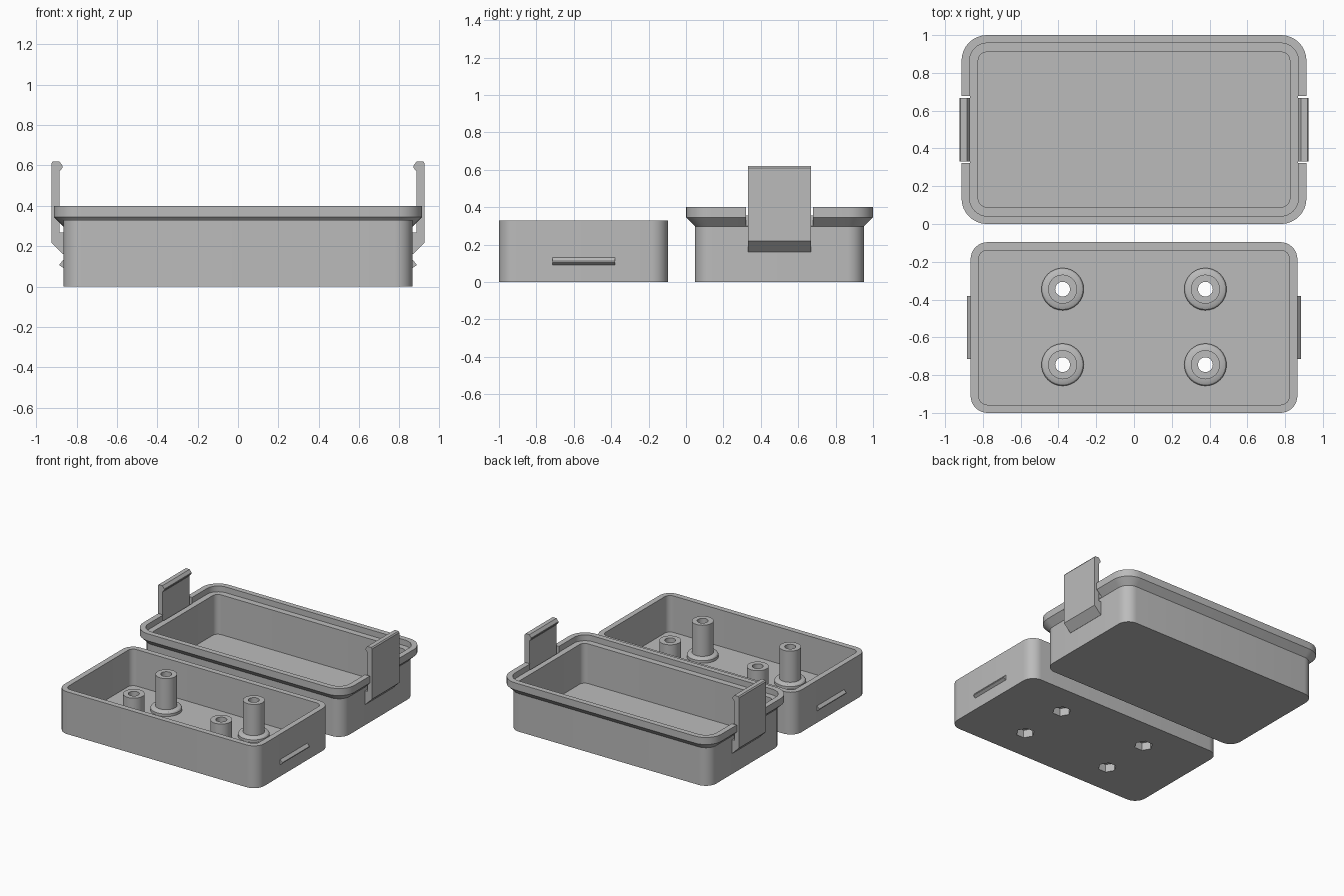
import bpy, bmesh, math
from mathutils import Vector

if "Cube" in bpy.data.objects:
    bpy.data.objects.remove(bpy.data.objects["Cube"], do_unlink=True)

grey = bpy.data.materials.new("grey_plastic")
grey.use_nodes = True
COLOUR = (0.5, 0.5, 0.5, 1)
grey.diffuse_color = COLOUR
grey.node_tree.nodes["Principled BSDF"].inputs["Base Color"].default_value = COLOUR


def finish(name, bm):
    bmesh.ops.recalc_face_normals(bm, faces=bm.faces[:])
    mesh = bpy.data.meshes.new(name)
    bm.to_mesh(mesh)
    bm.free()
    mesh.materials.append(grey)
    obj = bpy.data.objects.new(name, mesh)
    bpy.context.collection.objects.link(obj)
    return obj


def loft(name, loops):
    """Skin a stack of closed point loops and cap both ends."""
    bm = bmesh.new()
    rings = [[bm.verts.new(p) for p in loop] for loop in loops]
    n = len(rings[0])
    for a, b in zip(rings, rings[1:]):
        for i in range(n):
            j = (i + 1) % n
            bm.faces.new((a[i], a[j], b[j], b[i]))
    bm.faces.new(rings[0][::-1])
    bm.faces.new(rings[-1])
    return finish(name, bm)


def rounded(hx, hy, r, z, cy, steps=8):
    pts = []
    for k, (sx, sy) in enumerate([(1, 1), (-1, 1), (-1, -1), (1, -1)]):
        for i in range(steps + 1):
            a = math.pi / 2 * (k + i / steps)
            pts.append((sx * (hx - r) + r * math.cos(a),
                        cy + sy * (hy - r) + r * math.sin(a), z))
    return pts


def circle(x, y, r, z, n):
    return [(x + r * math.cos(2 * math.pi * i / n),
             y + r * math.sin(2 * math.pi * i / n), z) for i in range(n)]


def lathe(name, x, y, profile, n=32):
    return loft(name, [circle(x, y, r, z, n) for r, z in profile])


def extrude_y(name, profile, y0, y1, side):
    return loft(name, [[(side * x, y, z) for x, z in profile] for y in (y0, y1)])


def combine(target, tool, operation):
    mod = target.modifiers.new(operation.lower(), 'BOOLEAN')
    mod.operation, mod.solver, mod.object = operation, 'EXACT', tool
    bpy.context.view_layer.objects.active = target
    bpy.ops.object.modifier_apply(modifier=mod.name)
    bpy.data.objects.remove(tool, do_unlink=True)


FLOOR = 0.045
LOW_Y, TOP_Y = -0.548, 0.5

# Front tray shell
tray = loft("front_tray", [rounded(*s, LOW_Y) for s in [
    (0.865, 0.452, 0.09, 0), (0.865, 0.452, 0.09, 0.33),
    (0.822, 0.409, 0.045, 0.33), (0.822, 0.409, 0.045, FLOOR)]])

# Screw posts with flared feet, hexagonal nut pockets and bores
spots = [(x, y) for x in (-0.378, 0.378) for y in (-0.745, -0.345)]
for x, y in spots:
    combine(tray, lathe("post", x, y, [
        (0.112, 0.02), (0.112, 0.065), (0.105, 0.075), (0.093, 0.08),
        (0.077, 0.082), (0.077, 0.325)]), 'UNION')
for x, y in spots:
    combine(tray, lathe("nut_pocket", x, y, [(0.066, -0.1), (0.066, 0.06)], 6), 'DIFFERENCE')
    combine(tray, lathe("bore", x, y, [(0.039, -0.1), (0.039, 0.5)]), 'DIFFERENCE')

# Rear tray with flared rim and inner seat
lid = loft("rear_tray", [rounded(*s, TOP_Y) for s in [
    (0.865, 0.452, 0.09, 0), (0.865, 0.452, 0.09, 0.297),
    (0.913, 0.5, 0.135, 0.345), (0.913, 0.5, 0.135, 0.4),
    (0.871, 0.458, 0.095, 0.4), (0.871, 0.458, 0.095, 0.355),
    (0.825, 0.41, 0.045, 0.355), (0.825, 0.41, 0.045, FLOOR)]])

CATCH = [(0.86, 0.092), (0.865, 0.092), (0.884, 0.105), (0.884, 0.112),
         (0.865, 0.132), (0.86, 0.132)]
CLIP = [(0.855, 0.16), (0.866, 0.16), (0.925, 0.218), (0.925, 0.61), (0.918, 0.62),
        (0.885, 0.62), (0.869, 0.598), (0.869, 0.59), (0.885, 0.57),
        (0.885, 0.268), (0.855, 0.268)]
NOTCH = [(0.868, 0.2), (1, 0.2), (1, 0.6), (0.868, 0.6)]
parts = [tray, lid]
for side, label in ((1, "left"), (-1, "right")):
    # Rim gap, snap clip and the catch it hooks onto
    combine(lid, extrude_y("rim_gap", NOTCH, 0.322, 0.678, side), 'DIFFERENCE')
    parts.append(extrude_y(label + "_clip", CLIP, 0.332, 0.668, side))
    parts.append(extrude_y(label + "_catch", CATCH, -0.715, -0.38, side))

bpy.ops.object.select_all(action='DESELECT')
for obj in parts:
    obj.select_set(True)
bpy.context.view_layer.objects.active = tray
bpy.ops.object.shade_smooth_by_angle(angle=math.radians(30))
